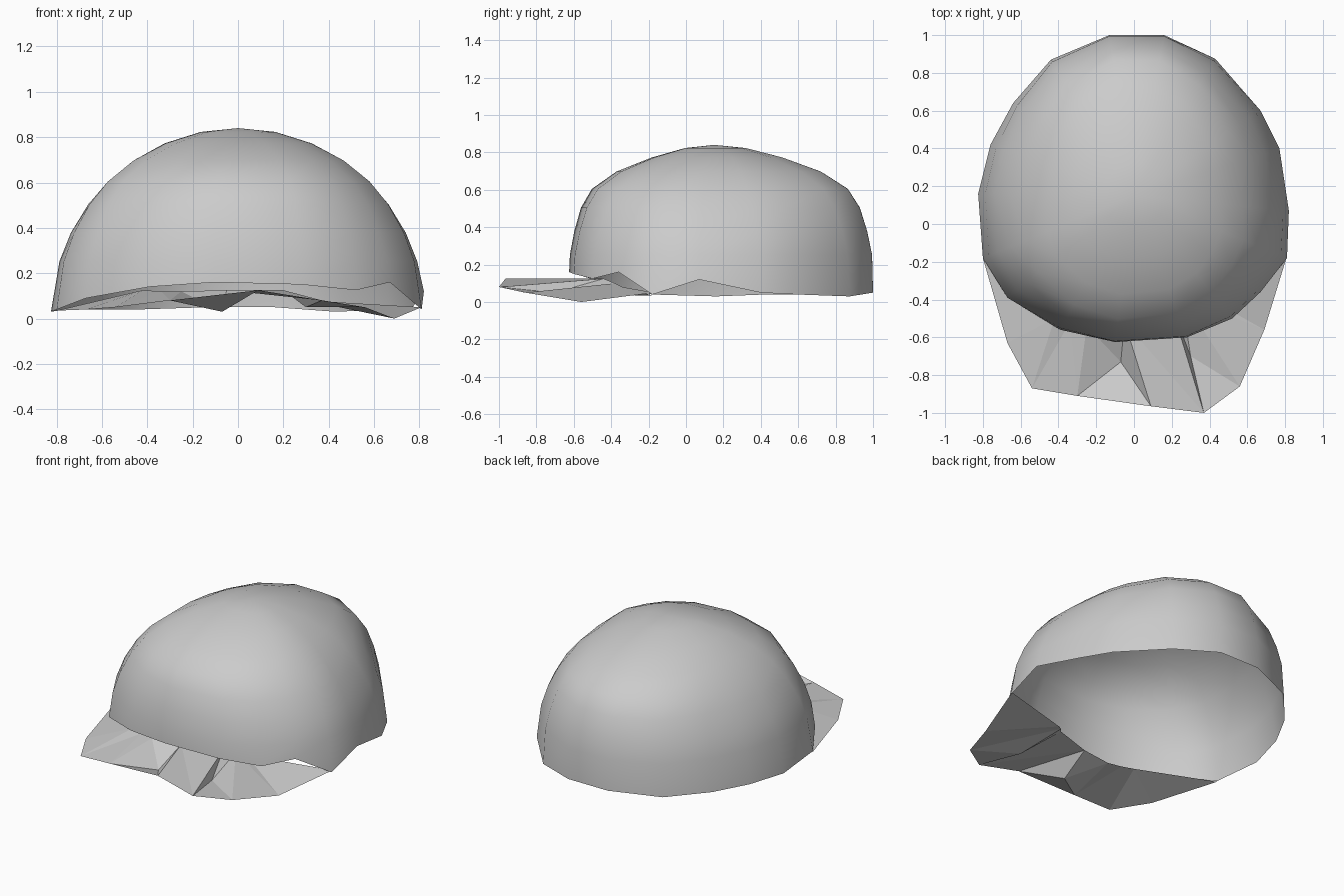
import bpy, bmesh, math
from mathutils import Vector

if "Cube" in bpy.data.objects:
    bpy.data.objects.remove(bpy.data.objects["Cube"])


def finish(bm, name):
    bmesh.ops.remove_doubles(bm, verts=bm.verts, dist=0.0005)
    bmesh.ops.recalc_face_normals(bm, faces=bm.faces)
    me = bpy.data.meshes.new(name)
    bm.to_mesh(me)
    bm.free()
    ob = bpy.data.objects.new(name, me)
    bpy.context.collection.objects.link(ob)
    return ob


# Crown: rounded dome, open underneath, hung from an uneven rim
TOP = Vector((0, 0.15, 0.84))
rim = [(0.16, 1.0, .05), (0.43, .875, .03), (0.67, .60, .04), (0.77, .40, .05),
       (0.82, .07, .12), (0.81, -.18, .04), (0.67, -.36, .16), (0.52, -.50, .125),
       (0.28, -.60, .15), (-0.10, -.625, .16), (-0.39, -.56, .14), (-0.67, -.39, .09),
       (-0.80, -.18, .04), (-0.825, .16, .03), (-0.76, .42, .04), (-0.64, .64, .04),
       (-0.44, .87, .04), (-0.13, 1.0, .05)]
# height fraction -> radius fraction along the front-back axis (sides are circular)
LONG = [(.30, .995), (.45, .965), (.60, .92), (.72, .845), (.83, .675), (.92, .43), (.98, .20)]
bm = bmesh.new()
columns = []
for x, y, z in rim:
    dx, dy = x - TOP.x, y - TOP.y
    w = dy * dy / (dx * dx + dy * dy)
    s0 = (1 - w) * math.sqrt(1 - (z / TOP.z) ** 2) + w
    col = [bm.verts.new((x, y, z))]
    for h, long_s in LONG:
        s = ((1 - w) * math.sqrt(1 - h * h) + w * long_s) / s0
        col.append(bm.verts.new((TOP.x + dx * s, TOP.y + dy * s, TOP.z * h)))
    columns.append(col)
apex = bm.verts.new(TOP)
for a, b in zip(columns, columns[1:] + columns[:1]):
    for i in range(len(LONG)):
        bm.faces.new((b[i], a[i], a[i + 1], b[i + 1]))
    bm.faces.new((b[-1], a[-1], apex))
crown = finish(bm, "crown")
bpy.context.view_layer.objects.active = crown
crown.select_set(True)
bpy.ops.object.shade_smooth_by_angle(angle=math.radians(40))
crown.select_set(False)

# Brim: thin crumpled strip of flat facets around the front
outer = [(-.80, -.18, .035), (-.67, -.63, .04), (-.54, -.87, .05), (-.30, -.91, .08),
         (.09, -.965, .125), (.37, -1.0, .08), (.56, -.86, .05), (.69, -.56, 0), (.81, -.17, .05)]
inner = [(-.80, -.18, .035), (-.42, -.50, .125), (-.34, -.52, .12), (-.25, -.54, .12),
         (-.05, -.52, .125), (.20, -.44, .125), (.25, -.38, .10), (.30, -.34, .08), (.81, -.17, .05)]
dips = {3: (-.07, -.73, .03), 5: (.30, -.70, .05)}      # dents in two of the facets
bm = bmesh.new()
vo = [bm.verts.new(c) for c in outer]
vi = [bm.verts.new(c) for c in inner]
for i in range(len(outer) - 1):
    quad = [vo[i], vo[i + 1], vi[i + 1], vi[i]]
    if i in dips:
        d = bm.verts.new(dips[i])
        for j in range(4):
            bm.faces.new((quad[j], quad[(j + 1) % 4], d))
    else:
        bm.faces.new((quad[0], quad[1], quad[3]))
        bm.faces.new((quad[1], quad[2], quad[3]))
bmesh.ops.dissolve_degenerate(bm, dist=0.0005, edges=bm.edges)
finish(bm, "brim")
